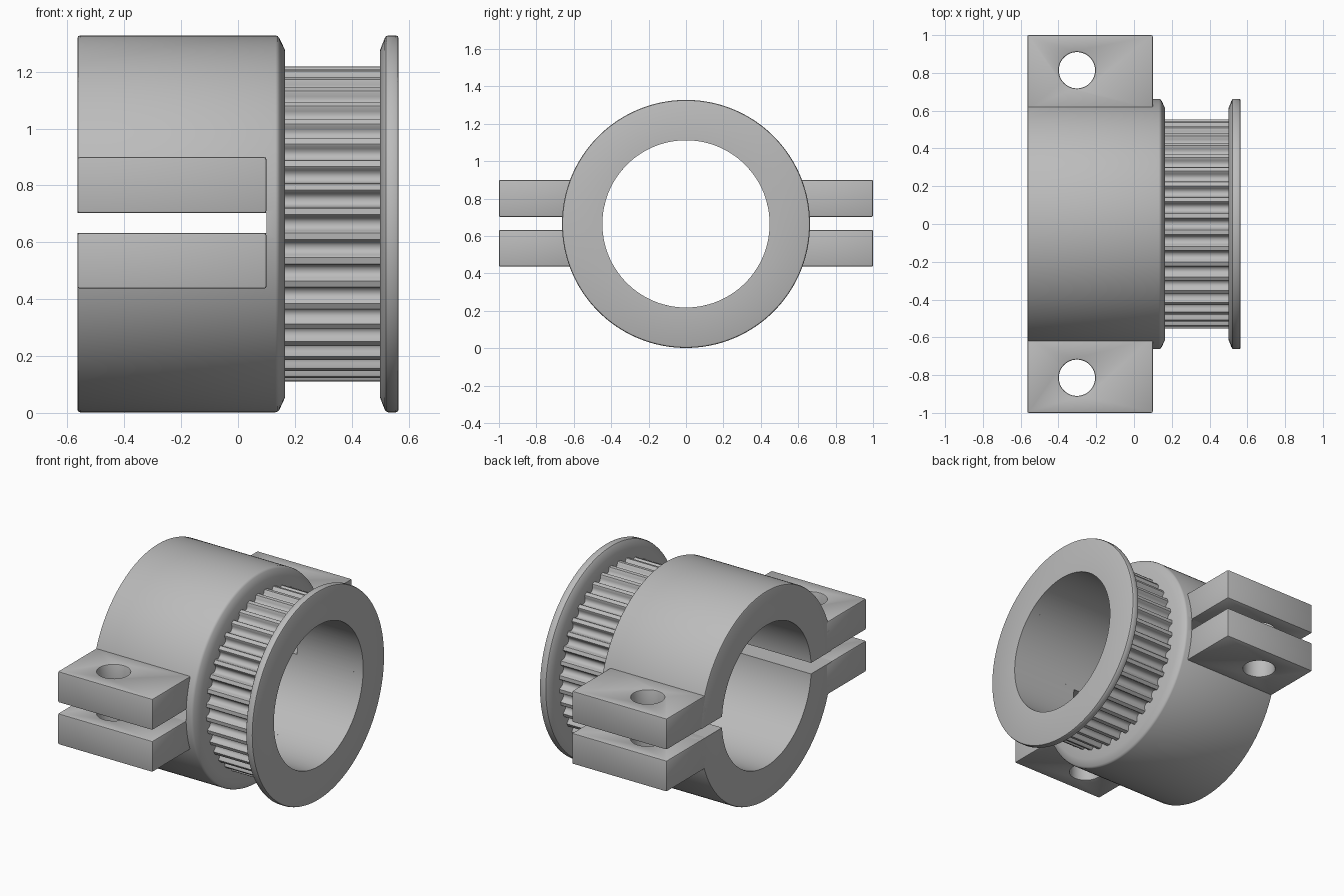
import bpy, bmesh, math
from mathutils import Vector

cube = bpy.data.objects.get("Cube")
if cube:
    bpy.data.objects.remove(cube, do_unlink=True)

AXIS_Z = 0.665      # height of the shaft axis
BORE = 0.447        # bore radius
RIM = 0.663         # outer radius of hub and flange
LEFT, RIGHT = -0.565, 0.565
TEETH = 40

metal = bpy.data.materials.new("grey metal")
metal.use_nodes = True
grey = (0.5, 0.5, 0.5, 1)
metal.diffuse_color = grey
metal.node_tree.nodes["Principled BSDF"].inputs["Base Color"].default_value = grey


def finish(name, bm):
    """Turn a bmesh into a named, coloured object."""
    bmesh.ops.recalc_face_normals(bm, faces=bm.faces)
    mesh = bpy.data.meshes.new(name)
    bm.to_mesh(mesh)
    bm.free()
    mesh.materials.append(metal)
    obj = bpy.data.objects.new(name, mesh)
    bpy.context.collection.objects.link(obj)
    return obj


def activate(obj):
    bpy.ops.object.select_all(action='DESELECT')
    obj.select_set(True)
    bpy.context.view_layer.objects.active = obj


def smooth(obj):
    activate(obj)
    bpy.ops.object.shade_smooth_by_angle(angle=math.radians(30))


def ring_surface(name, loops):
    """Join closed loops of (x, radius, angle) points into a tube wall."""
    bm = bmesh.new()
    rows = [[bm.verts.new((x, r * math.sin(a), AXIS_Z + r * math.cos(a)))
             for x, r, a in loop] for loop in loops]
    for i, row in enumerate(rows):
        nxt = rows[(i + 1) % len(rows)]
        for j in range(len(row)):
            k = (j + 1) % len(row)
            bm.faces.new((row[j], row[k], nxt[k], nxt[j]))
    return finish(name, bm)


def revolve(name, profile, steps=160):
    turn = [math.tau * i / steps for i in range(steps)]
    return ring_surface(name, [[(x, r, a) for a in turn] for x, r in profile])


def box(name, low, high):
    low, high = Vector(low), Vector(high)
    bm = bmesh.new()
    bmesh.ops.create_cube(bm, size=1)
    for v in bm.verts:
        v.co = (low + high) / 2 + v.co * (high - low)
    return finish(name, bm)


def cut(obj, cutter):
    """Subtract the cutter, then discard it."""
    cutter.hide_render = True
    mod = obj.modifiers.new("cut", 'BOOLEAN')
    mod.operation, mod.object, mod.solver = 'DIFFERENCE', cutter, 'EXACT'
    activate(obj)
    bpy.ops.object.modifier_apply(modifier=mod.name)
    bpy.data.objects.remove(cutter, do_unlink=True)


# Clamping hub, chamfered towards the belt and slit on both sides
GAP_LOW, GAP_HIGH, SLIT_END = 0.633, 0.703, 0.1
hub = revolve("clamp_hub", [
    (LEFT, BORE), (LEFT, RIM - 0.01), (LEFT + 0.003, RIM - 0.003),
    (LEFT + 0.01, RIM), (0.132, RIM), (0.14, RIM - 0.003),
    (0.146, RIM - 0.01), (0.165, 0.612), (0.165, BORE)])
cut(hub, box("slit_cutter", (LEFT - 0.1, -0.8, GAP_LOW), (SLIT_END, 0.8, GAP_HIGH)))
smooth(hub)

# Outer flange
flange = revolve("outer_flange", [
    (0.5, BORE), (0.5, 0.612), (0.516, RIM - 0.01), (0.521, RIM - 0.003),
    (0.529, RIM), (RIGHT - 0.01, RIM), (RIGHT - 0.003, RIM - 0.003),
    (RIGHT, RIM - 0.01), (RIGHT, BORE)])
smooth(flange)

# Toothed belt ring: each tooth space is a rounded groove (pitch fraction, depth)
groove = [(-0.37, 0), (-0.32, 0.005), (-0.28, 0.018), (-0.2, 0.029), (-0.1, 0.034)]
groove += [(0, 0.035)] + [(-f, d) for f, d in reversed(groove)]
outline = [(0.555 - d, math.tau * (i + f) / TEETH)
           for i in range(TEETH) for f, d in groove]
belt = ring_surface("toothed_ring", [
    [(0.165, BORE, a) for r, a in outline], [(0.165, r, a) for r, a in outline],
    [(0.5, r, a) for r, a in outline], [(0.5, BORE, a) for r, a in outline]])
smooth(belt)

# Clamp ears with bolt holes, front and back, above and below the slit
for side, sign in (("front", -1), ("back", 1)):
    for level, z0, z1 in (("lower", 0.437, GAP_LOW), ("upper", GAP_HIGH, 0.9)):
        ys = sorted((sign * 0.6, sign * 1.0))
        ear = box(f"{side}_{level}_ear", (LEFT, ys[0], z0), (SLIT_END, ys[1], z1))
        bm = bmesh.new()
        bmesh.ops.create_cone(bm, cap_ends=True, segments=48,
                              radius1=0.096, radius2=0.096, depth=1)
        bmesh.ops.translate(bm, verts=bm.verts, vec=(-0.302, sign * 0.814, AXIS_Z))
        cut(ear, finish("bolt_cutter", bm))
        bevel = ear.modifiers.new("soft edges", 'BEVEL')
        bevel.width, bevel.segments = 0.008, 2
        bevel.limit_method, bevel.angle_limit = 'ANGLE', math.radians(40)
        activate(ear)
        bpy.ops.object.modifier_apply(modifier=bevel.name)
        smooth(ear)
